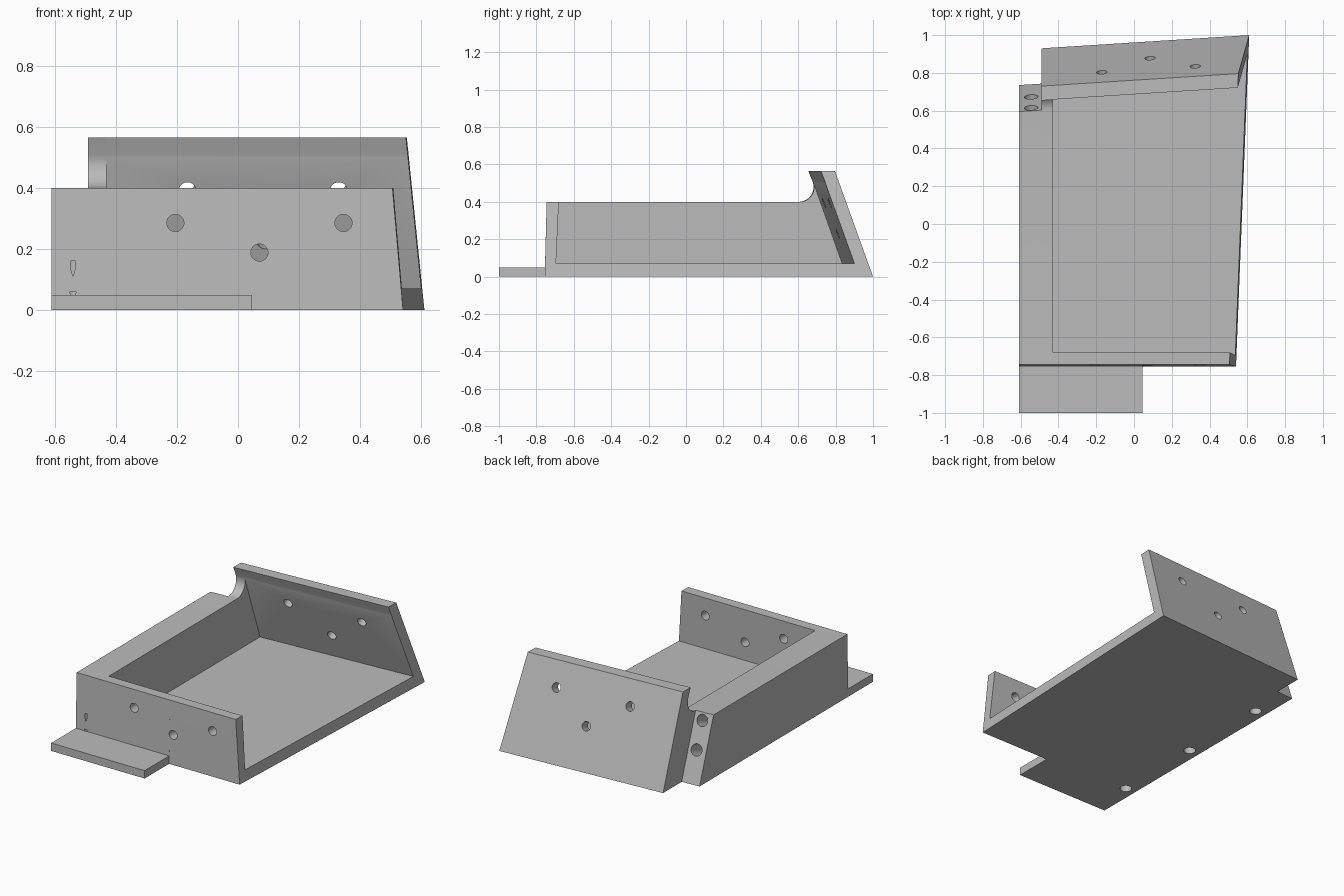
import bpy, bmesh, math
from mathutils import Vector

if "Cube" in bpy.data.objects:
    bpy.data.objects.remove(bpy.data.objects["Cube"])

SKEW = 0.0636          # the rear end is slightly out of square
LEFT, NOTCH_X, CAVITY_X = -0.61, -0.49, -0.43

grey = bpy.data.materials.new("grey")
grey.diffuse_color = (0.5, 0.5, 0.5, 1)
grey.use_nodes = True
grey.node_tree.nodes["Principled BSDF"].inputs["Base Color"].default_value = grey.diffuse_color


def rear(x, y):
    """Rear y value at a given x, where y is measured at the notch."""
    return y + SKEW * (x - NOTCH_X)


def make_object(name, bm):
    bmesh.ops.recalc_face_normals(bm, faces=bm.faces[:])
    mesh = bpy.data.meshes.new(name)
    bm.to_mesh(mesh)
    bm.free()
    obj = bpy.data.objects.new(name, mesh)
    bpy.context.collection.objects.link(obj)
    return obj


def extrude_x(name, profile, x0, x1):
    """Extrude a (y, z, skewed) profile along x."""
    bm = bmesh.new()
    rings = [[bm.verts.new((x, rear(x, y) if s else y, z)) for y, z, s in profile]
             for x in (x0, x1)]
    n = len(profile)
    for i in range(n):
        j = (i + 1) % n
        bm.faces.new((rings[0][i], rings[0][j], rings[1][j], rings[1][i]))
    for ring in rings:
        bm.faces.new(ring)
    return make_object(name, bm)


def rod(name, centre, direction, radius, length):
    """Round cutter centred on a point and pointing along a direction."""
    bm = bmesh.new()
    bmesh.ops.create_cone(bm, cap_ends=True, segments=32, radius1=radius,
                          radius2=radius, depth=length)
    rot = Vector(direction).to_track_quat('Z', 'Y').to_matrix()
    bmesh.ops.rotate(bm, verts=bm.verts[:], matrix=rot)
    bmesh.ops.translate(bm, verts=bm.verts[:], vec=centre)
    return make_object(name, bm)


# Body: side profile with front lip, low wall, fillet and leaning rear wall
fillet = [(0.602 + 0.08 * math.cos(a), 0.48 + 0.08 * math.sin(a), True)
          for a in (math.radians(-90 + 110 * i / 14) for i in range(15))]
profile = ([(-1.0, 0, False), (-1.0, 0.05, False), (-0.754, 0.05, False),
            (-0.745, 0.4, False)] + fillet +
           [(0.654, 0.565, True), (0.73, 0.565, True), (0.93, 0, True)])
body = extrude_x("tray_body", profile, LEFT, 0.8)

cutters = []

# Cavity, open at the top and on the right
slope = 0.355
cutters.append(extrude_x("cavity_cutter", [
    (-0.695, 0.07, False), (-0.653, 1.0, False),
    (0.831 - slope * 0.93, 1.0, True), (0.831, 0.07, True)], CAVITY_X, 1.2))

# Notch behind the left block
cutters.append(extrude_x("notch_cutter", [
    (0.743 + 0.035, -0.1, True), (0.743 - 0.35, 1.0, True),
    (1.5, 1.0, True), (1.5, -0.1, True)], -1.0, NOTCH_X))

# Lip is only on the left half of the front
cutters.append(extrude_x("lip_cutter", [
    (-1.2, -0.1, False), (-1.2, 0.3, False), (-0.7475, 0.3, False),
    (-0.755, 0, False), (-0.7575, -0.1, False)], 0.045, 1.2))

# Slanted right side
bm = bmesh.new()
for y in (-1.5, 1.5):
    for z in (-0.2, 1.0):
        bm.verts.new((0.54 + 0.0399 * (y + 0.755) - 0.0875 * z, y, z))
        bm.verts.new((2.0, y, z))
bmesh.ops.convex_hull(bm, input=bm.verts[:])
cutters.append(make_object("right_side_cutter", bm))

# Through holes in the front and rear walls
for x, z in ((-0.205, 0.285), (0.07, 0.188), (0.345, 0.285)):
    cutters.append(rod("front_hole", (x, -0.715, z), (0, 1, 0), 0.028, 0.2))
normal = (-SKEW, 1, slope)
for x, z in ((-0.17, 0.415), (0.085, 0.25), (0.325, 0.415)):
    cutters.append(rod("rear_hole", (x, rear(x, 0.93) - slope * z, z), normal, 0.028, 0.3))

# Blind holes in the rear of the left block
for z in (0.19, 0.355):
    cutters.append(rod("block_hole", (-0.545, rear(-0.545, 0.743) - 0.35 * z, z),
                       normal, 0.036, 0.3))

# Stepped screw holes in the underside
for y in (-0.72, -0.13, 0.48):
    cutters.append(rod("screw_hole", (-0.54, y, 0.03), (0, 0, 1), 0.0325, 0.26))
    cutters.append(rod("screw_recess", (-0.54, y, -0.02), (0, 0, 1), 0.0352, 0.16))

bpy.context.view_layer.objects.active = body
body.select_set(True)
for cutter in cutters:
    mod = body.modifiers.new("cut", 'BOOLEAN')
    mod.operation = 'DIFFERENCE'
    mod.solver = 'EXACT'
    mod.object = cutter
    bpy.ops.object.modifier_apply(modifier=mod.name)
    bpy.data.objects.remove(cutter, do_unlink=True)

body.data.materials.clear()
body.data.materials.append(grey)
bpy.ops.object.shade_smooth_by_angle(angle=math.radians(25))
